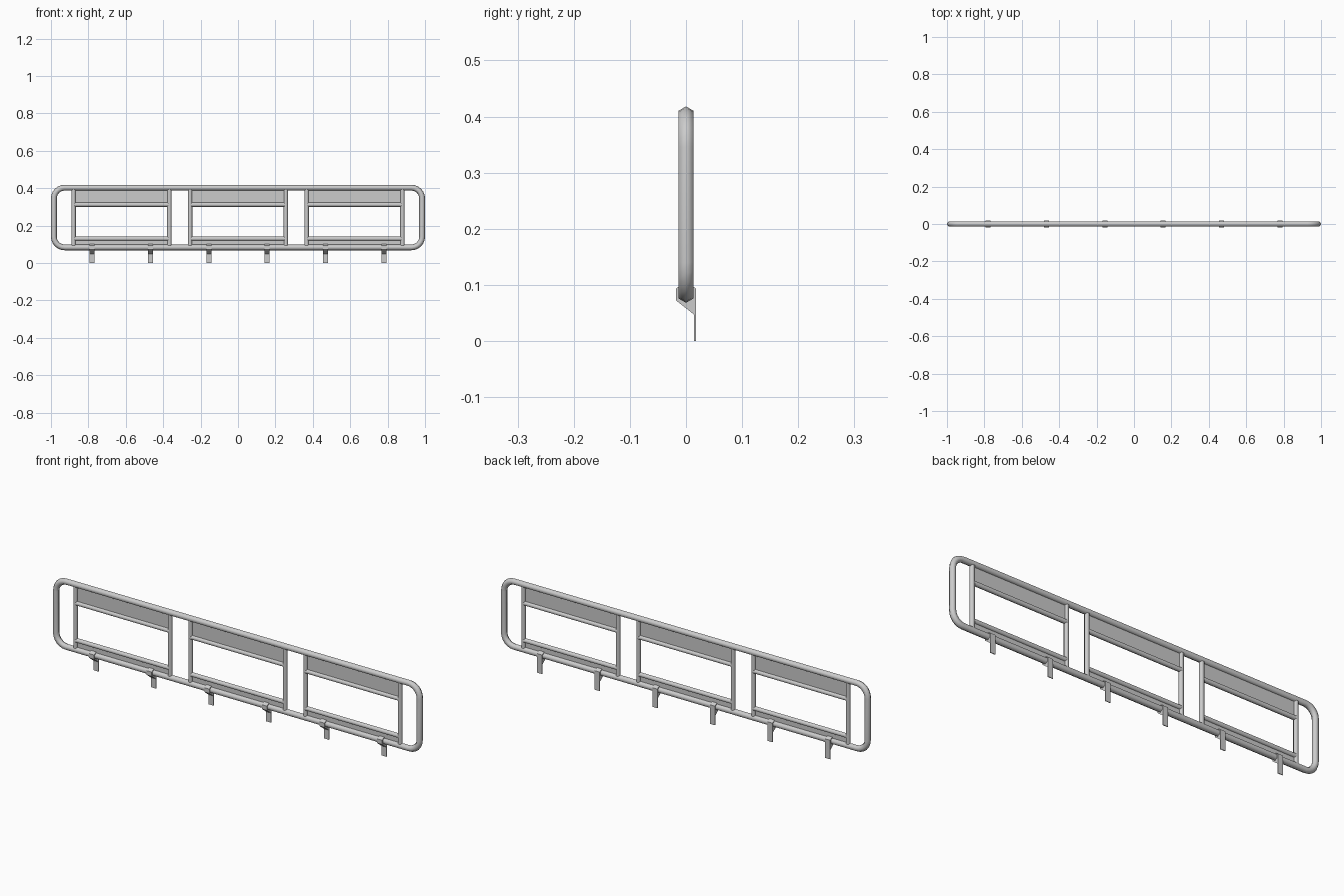
import bpy, math
from mathutils import Vector

if "Cube" in bpy.data.objects:
    bpy.data.objects.remove(bpy.data.objects["Cube"])


def add_mesh(name, verts, faces, smooth=False):
    mesh = bpy.data.meshes.new(name)
    mesh.from_pydata(verts, [], faces)
    mesh.update()
    ob = bpy.data.objects.new(name, mesh)
    bpy.context.collection.objects.link(ob)
    if smooth:
        bpy.ops.object.select_all(action='DESELECT')
        ob.select_set(True)
        bpy.context.view_layer.objects.active = ob
        bpy.ops.object.shade_smooth_by_angle(angle=math.radians(65))
    return ob


def tube(name, path, r, closed=False, sides=6):
    """Sweep a hexagon along a path of (x, z) points in the y = 0 plane."""
    pts = [Vector((x, 0, z)) for x, z in path]
    n = len(pts)
    verts, faces = [], []
    for i, p in enumerate(pts):
        a = pts[i - 1] if closed or i else p
        b = pts[(i + 1) % n] if closed or i < n - 1 else p
        t = (b - a).normalized()
        out = Vector((t.z, 0, -t.x))
        for k in range(sides):
            w = 2 * math.pi * k / sides
            verts.append(p + r * (out * math.cos(w) + Vector((0, math.sin(w), 0))))
    for i in range(n if closed else n - 1):
        j = (i + 1) % n
        for k in range(sides):
            m = (k + 1) % sides
            faces.append((i * sides + k, i * sides + m, j * sides + m, j * sides + k))
    if not closed:
        faces.append(tuple(range(sides))[::-1])
        faces.append(tuple(range((n - 1) * sides, n * sides)))
    return add_mesh(name, verts, faces, True)


def extrude_x(name, profile, x0, x1):
    """Extrude a (y, z) profile along x."""
    n = len(profile)
    verts = [(x, y, z) for x in (x0, x1) for y, z in profile]
    faces = [tuple(range(n)), tuple(range(n, 2 * n))[::-1]]
    faces += [(i, i + n, (i + 1) % n + n, (i + 1) % n) for i in range(n)]
    return add_mesh(name, verts, faces)


# Outer rounded frame
R, CORNER, STEPS = 0.0155, 0.057, 6
X, Z0, Z1 = 0.9845, 0.0835, 0.4025
path = []
for q, (cx, cz) in enumerate([(X - CORNER, Z1 - CORNER), (-X + CORNER, Z1 - CORNER),
                              (-X + CORNER, Z0 + CORNER), (X - CORNER, Z0 + CORNER)]):
    for s in range(STEPS + 1):
        a = math.pi / 2 * (q + s / STEPS)
        path.append((cx + CORNER * math.cos(a), cz + CORNER * math.sin(a)))
tube("outer_frame", path, R, closed=True)

# Three bays: two posts, two rails and two sheet panels each
r, half, T = 0.0118, 0.256, 0.002
for i, c in enumerate((-0.623, 0, 0.623)):
    for side in (-1, 1):
        tube(f"post_{i}_{side}", [(c + side * half, Z0), (c + side * half, Z1)], r)
    for label, z, edge in (("upper", 0.312, Z1), ("lower", 0.130, Z0)):
        tube(f"{label}_rail_{i}", [(c - half, z), (c + half, z)], r)
        lo, hi = sorted((z, edge))
        extrude_x(f"{label}_panel_{i}", [(-T, lo), (-T, hi), (T, hi), (T, lo)],
                  c - half, c + half)

# Mounting brackets: collar round the bottom tube with a gusset and hanging tab
profile = [(-0.0182, 0.0725), (-0.0182, 0.0935), (0, 0.104), (0.0182, 0.0935),
           (0.0182, 0), (0.0145, 0), (0.0145, 0.047)]
for i in range(6):
    x = -0.78 + 0.312 * i
    extrude_x(f"mounting_bracket_{i}", profile[::-1], x - 0.0135, x + 0.0135)

# Make all normals face outward
import bmesh
for ob in bpy.context.collection.objects:
    bm = bmesh.new()
    bm.from_mesh(ob.data)
    bmesh.ops.recalc_face_normals(bm, faces=bm.faces)
    bm.to_mesh(ob.data)
    bm.free()
